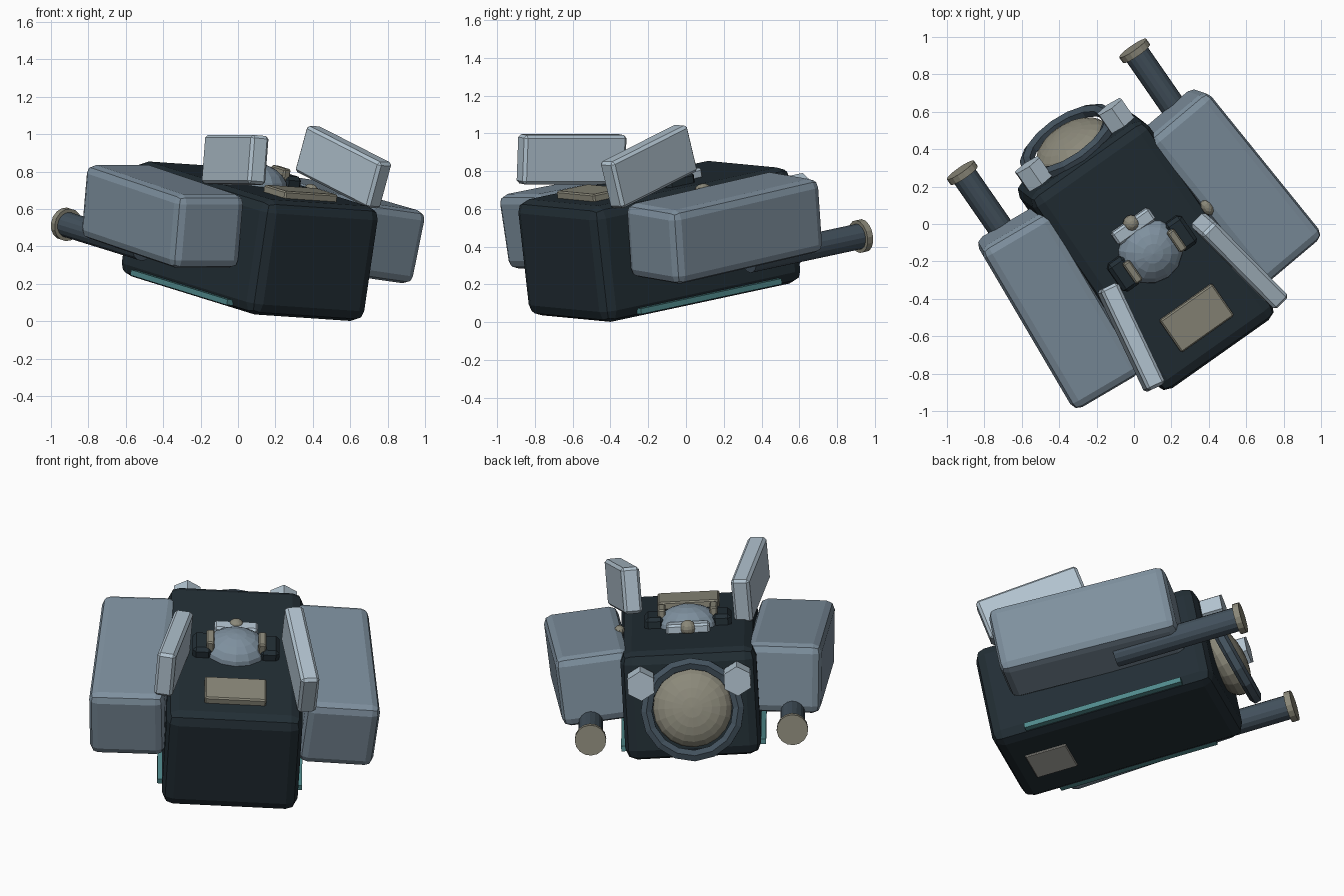
import bpy, bmesh
from math import radians
from mathutils import Matrix, Euler

cube = bpy.data.objects.get("Cube")
if cube:
    bpy.data.objects.remove(cube)


def material(name, rgb):
    m = bpy.data.materials.new(name)
    m.use_nodes = True
    colour = (*rgb, 1)
    m.diffuse_color = colour
    m.node_tree.nodes["Principled BSDF"].inputs["Base Color"].default_value = colour
    return m


HULL = material("dark hull", (0.016, 0.027, 0.035))
STEEL = material("steel blue", (0.21, 0.28, 0.345))
PALE = material("pale grey", (0.44, 0.54, 0.62))
SLATE = material("dark slate", (0.055, 0.082, 0.108))
BEIGE = material("warm beige", (0.26, 0.25, 0.195))
STONE = material("light stone", (0.42, 0.41, 0.37))
TEAL = material("teal", (0.08, 0.25, 0.26))

# Whole craft banks and dives: yaw, pitch, then roll about its own axes
FRAME = (Matrix.Translation((0.062, -0.141, 0.424))
         @ Matrix.Rotation(radians(34.7), 4, 'Z')
         @ Matrix.Rotation(radians(10), 4, 'X')
         @ Matrix.Rotation(radians(3.2), 4, 'Y'))


def finish(name, bm, mat, pos, rot=(0, 0, 0)):
    mesh = bpy.data.meshes.new(name)
    bm.to_mesh(mesh)
    bm.free()
    mesh.materials.append(mat)
    ob = bpy.data.objects.new(name, mesh)
    bpy.context.collection.objects.link(ob)
    turn = Euler([radians(r) for r in rot]).to_matrix().to_4x4()
    ob.matrix_world = FRAME @ Matrix.Translation(pos) @ turn
    return ob


def box(name, size, pos, mat, rot=(0, 0, 0), bevel=0.0, segments=1):
    bm = bmesh.new()
    bmesh.ops.create_cube(bm, size=1)
    bmesh.ops.scale(bm, vec=size, verts=bm.verts)
    if bevel:
        bmesh.ops.bevel(bm, geom=bm.edges[:], offset=bevel, segments=segments,
                        profile=0.5, affect='EDGES')
    return finish(name, bm, mat, pos, rot)


def rod(name, radius, length, pos, mat, sides=16):
    # Cylinder lying along the craft
    bm = bmesh.new()
    bmesh.ops.create_cone(bm, cap_ends=True, segments=sides, radius1=radius,
                          radius2=radius, depth=length)
    return finish(name, bm, mat, pos, (90, 0, 0))


def ball(name, radii, pos, mat, sides=16, rings=8, rot=(0, 0, 0)):
    bm = bmesh.new()
    bmesh.ops.create_uvsphere(bm, u_segments=sides, v_segments=rings, radius=1)
    bmesh.ops.scale(bm, vec=radii, verts=bm.verts)
    return finish(name, bm, mat, pos, rot)


def ring(name, major, minor, pos, mat, rot, sides=16, tube=6):
    # Small circle swept round to make a faceted hoop
    bm = bmesh.new()
    made = bmesh.ops.create_circle(
        bm, segments=tube, radius=minor,
        matrix=Matrix.Translation((major, 0, 0)) @ Matrix.Rotation(radians(90), 4, 'X'))
    bmesh.ops.spin(bm, geom=made["verts"] + bm.edges[:], cent=(0, 0, 0),
                   axis=(0, 0, 1), angle=radians(360), steps=sides)
    bmesh.ops.remove_doubles(bm, verts=bm.verts, dist=0.0005)
    bmesh.ops.recalc_face_normals(bm, faces=bm.faces)
    return finish(name, bm, mat, pos, rot)


# Central hull with its plates
box("hull", (0.76, 1.30, 0.625), (0, 0, 0.004), HULL, bevel=0.065, segments=2)
box("top_plate", (0.345, 0.21, 0.07), (0, -0.40, 0.32), BEIGE, bevel=0.008)
box("belly_plate", (0.27, 0.24, 0.03), (0, -0.40, -0.302), STONE, bevel=0.005)

# Rear engine: domed lens inside a hoop, both tipped upward
TIP = (105, 0, 0)
ball("rear_lens", (0.222, 0.222, 0.11), (-0.01, 0.68, 0.0), BEIGE, 20, 12, TIP)
ring("rear_hoop", 0.258, 0.036, (-0.01, 0.725, 0.0), SLATE, TIP)
rod("rear_mount", 0.17, 0.08, (-0.01, 0.65, 0.0), SLATE)

# Head turret
ball("head_dome", (0.18, 0.172, 0.118), (0, 0.035, 0.305), STEEL, 14, 10)
box("head_back_block", (0.245, 0.08, 0.06), (0, 0.205, 0.335), PALE, bevel=0.012)
ball("head_back_knob", (0.045, 0.045, 0.045), (0, 0.225, 0.34), BEIGE, 12, 8)
ball("hinge_knob", (0.03, 0.048, 0.03), (0.385, 0.05, 0.298), BEIGE, 10, 6)

# Mirrored parts
for side, s in (("right", -1), ("left", 1)):
    box(side + "_pod", (0.42, 1.02, 0.40), (s * 0.56, 0.042, 0.10), STEEL,
        (0, s * 4, s * 4.2), 0.048, 2)
    rod(side + "_barrel", 0.069, 0.73, (s * 0.565, 0.535, -0.095), SLATE)
    rod(side + "_barrel_cap", 0.088, 0.036, (s * 0.565, 0.902, -0.095), BEIGE)
    box(side + "_light_strip", (0.04, 0.92, 0.03), (s * 0.385, 0.015, -0.272), TEAL)
    # The two fins pitch opposite ways
    box(side + "_fin", (0.105, 0.60, 0.262), (s * 0.355, -0.257, 0.472), PALE,
        (s * 9.3, 0, s * 10), 0.016)
    rod(side + "_hoop_clip", 0.085, 0.12, (s * 0.27, 0.72, 0.165), PALE, 6)
    box(side + "_ear", (0.11, 0.18, 0.10), (s * 0.188, 0.025, 0.325), HULL, bevel=0.02)
    box(side + "_ear_bar", (0.045, 0.13, 0.075), (s * 0.145, 0.015, 0.375), BEIGE, bevel=0.008)
